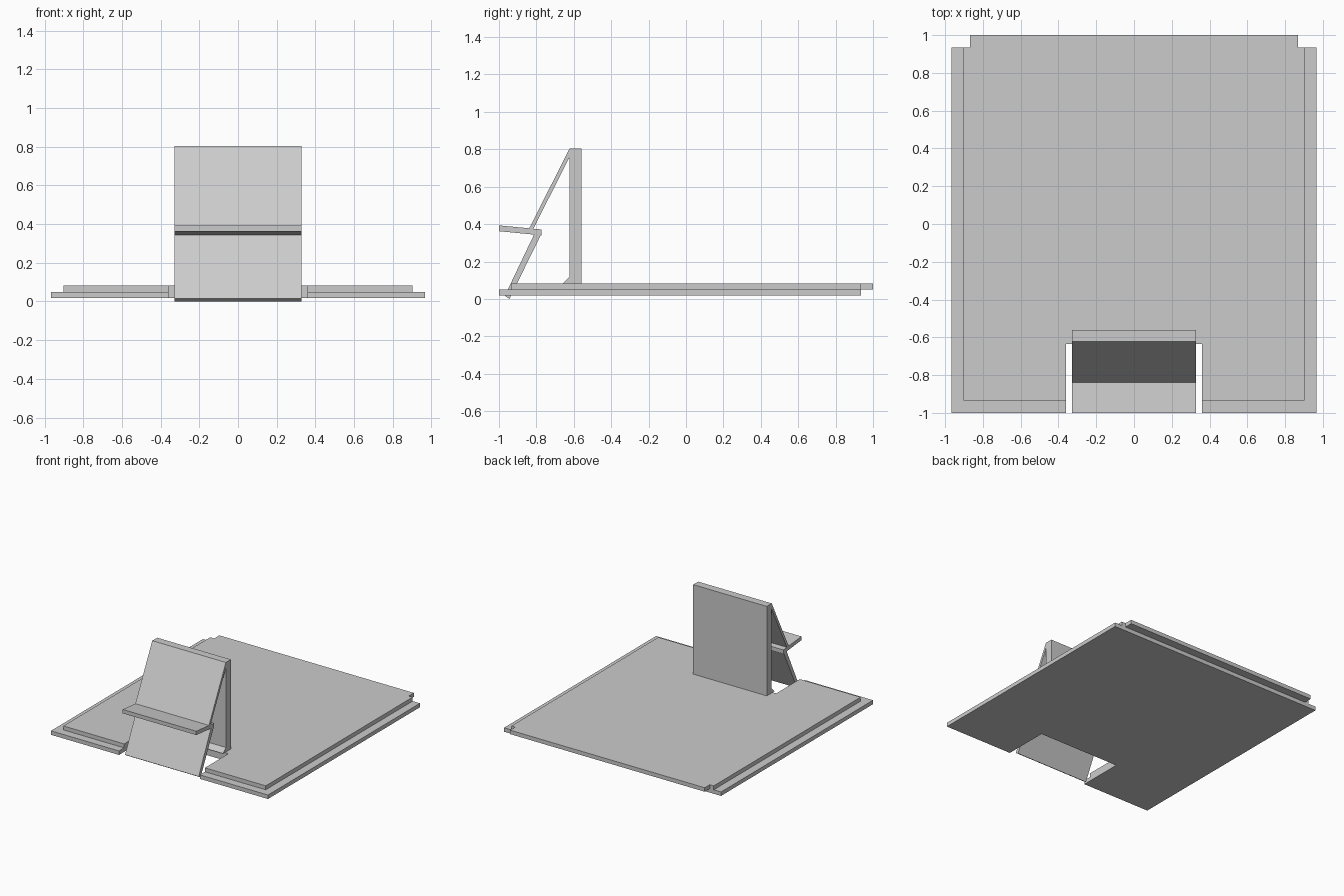
import bpy
import bmesh
from mathutils import Vector

cube = bpy.data.objects.get("Cube")
if cube:
    bpy.data.objects.remove(cube, do_unlink=True)

grey = bpy.data.materials.new("light grey")
grey.use_nodes = True
GREY = (0.6, 0.6, 0.6, 1)
grey.diffuse_color = GREY
grey.node_tree.nodes["Principled BSDF"].inputs["Base Color"].default_value = GREY


def prism(name, points, offset):
    """Extrude a closed outline along an offset into a solid part."""
    bm = bmesh.new()
    face = bm.faces.new([bm.verts.new(p) for p in points])
    geom = bmesh.ops.extrude_face_region(bm, geom=[face])["geom"]
    verts = [v for v in geom if isinstance(v, bmesh.types.BMVert)]
    bmesh.ops.translate(bm, verts=verts, vec=Vector(offset))
    bmesh.ops.recalc_face_normals(bm, faces=bm.faces)
    mesh = bpy.data.meshes.new(name)
    bm.to_mesh(mesh)
    bm.free()
    mesh.materials.append(grey)
    obj = bpy.data.objects.new(name, mesh)
    bpy.context.collection.objects.link(obj)
    return obj


def slab(name, half, z0, z1):
    """Flat plate from the right half of a symmetric plan outline."""
    outline = half + [(-x, y) for x, y in reversed(half)]
    return prism(name, [(x, y, z0) for x, y in outline], (0, 0, z1 - z0))


W = 0.328  # half width of the stand


def strip(name, profile):
    """Side profile extruded across the stand width."""
    return prism(name, [(-W, y, z) for y, z in profile], (2 * W, 0, 0))


# Two stacked base plates, notched at the front below the stand
NOTCH_X, NOTCH_Y = 0.36, -0.635
slab("lower_base_plate",
     [(NOTCH_X, NOTCH_Y), (NOTCH_X, -1), (0.967, -1), (0.967, 0.935)], 0.018, 0.05)
slab("upper_base_plate",
     [(NOTCH_X, NOTCH_Y), (NOTCH_X, -0.935), (0.902, -0.935),
      (0.902, 0.935), (0.867, 0.935), (0.867, 1)], 0.05, 0.082)

# Upright panel with a small wedge at its foot
strip("upright_panel",
      [(-0.56, 0.082), (-0.56, 0.803), (-0.623, 0.803),
       (-0.623, 0.118), (-0.658, 0.082)])

# Sloping boards above and below the ledge
strip("upper_sloping_board",
      [(-0.623, 0.803), (-0.838, 0.378), (-0.818, 0.372), (-0.623, 0.757)])
strip("lower_sloping_board",
      [(-0.812, 0.345), (-0.969, 0.016), (-0.944, 0.0), (-0.776, 0.342)])

# Tilted ledge projecting forward
strip("ledge",
      [(-1, 0.393), (-0.772, 0.371), (-0.772, 0.34), (-1, 0.362)])
